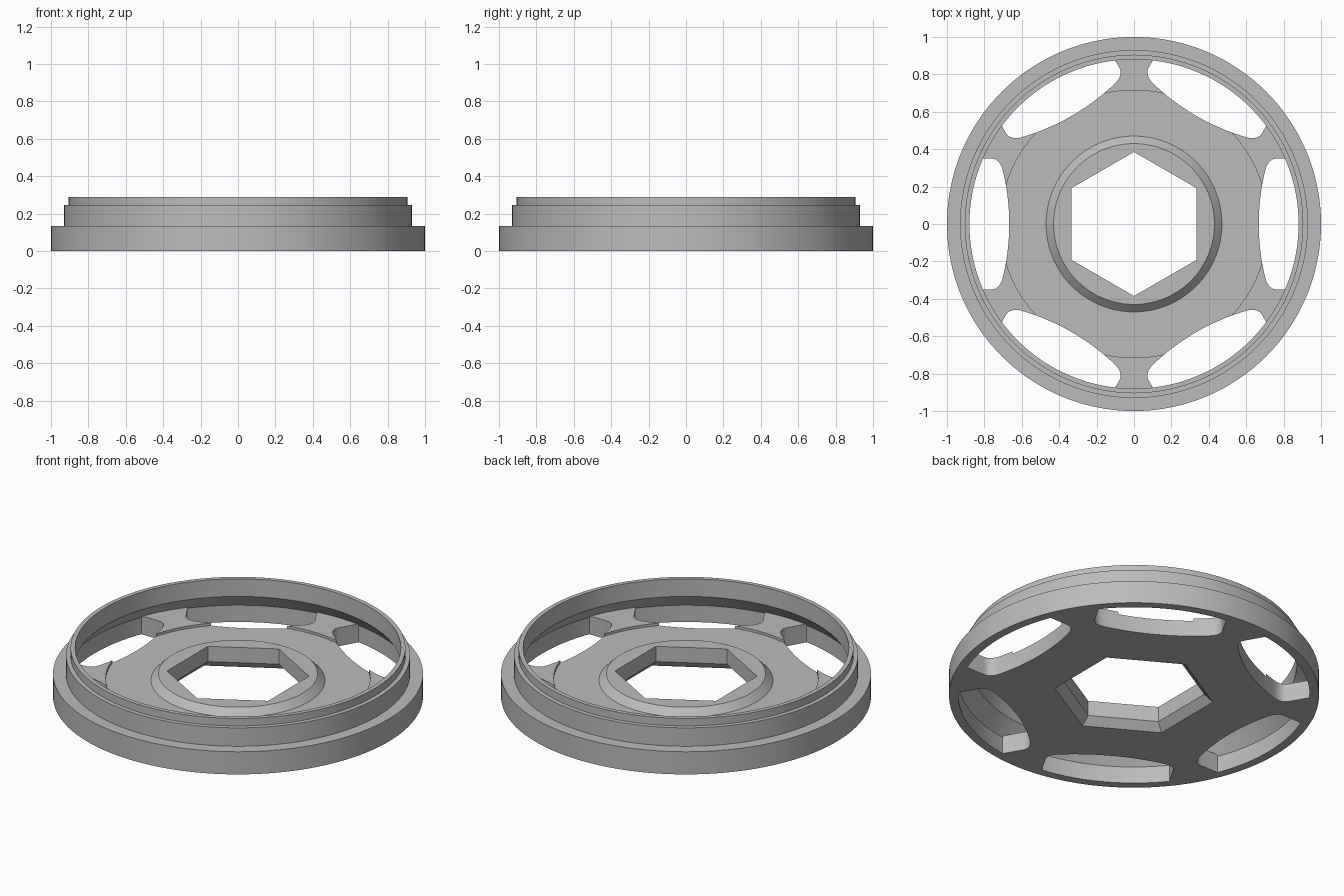
import bpy, bmesh
from math import cos, sin, pi, sqrt, radians

cube = bpy.data.objects.get("Cube")
if cube:
    bpy.data.objects.remove(cube, do_unlink=True)

grey = bpy.data.materials.new("plain grey")
grey.use_nodes = True
GREY = (0.5, 0.5, 0.5, 1)
grey.diffuse_color = GREY
grey.node_tree.nodes["Principled BSDF"].inputs["Base Color"].default_value = GREY


def finish(name, bm):
    bmesh.ops.recalc_face_normals(bm, faces=bm.faces)
    mesh = bpy.data.meshes.new(name)
    bm.to_mesh(mesh)
    bm.free()
    mesh.materials.append(grey)
    obj = bpy.data.objects.new(name, mesh)
    bpy.context.collection.objects.link(obj)
    return obj


def lathe(name, profile, sides=144, start=0.0):
    """Revolve a closed (radius, height) profile about z."""
    bm = bmesh.new()
    rings = []
    for i in range(sides):
        a = start + 2 * pi * i / sides
        rings.append([bm.verts.new((r * cos(a), r * sin(a), z)) for r, z in profile])
    n = len(profile)
    for i in range(sides):
        p, q = rings[i], rings[(i + 1) % sides]
        for j in range(n):
            k = (j + 1) % n
            bm.faces.new((p[j], q[j], q[k], p[k]))
    return finish(name, bm)


def select(obj):
    bpy.ops.object.select_all(action="DESELECT")
    obj.select_set(True)
    bpy.context.view_layer.objects.active = obj


def cut(obj, cutter):
    mod = obj.modifiers.new("cut", "BOOLEAN")
    mod.operation = "DIFFERENCE"
    mod.solver = "EXACT"
    mod.object = cutter
    cutter.hide_render = True
    select(obj)
    bpy.ops.object.modifier_apply(modifier=mod.name)
    bpy.data.objects.remove(cutter, do_unlink=True)


# Stepped outer rim with an undercut inner lip
rim = lathe("outer_rim", [
    (0.95, 0), (1, 0), (1, 0.135), (0.93, 0.135), (0.93, 0.245),
    (0.905, 0.245), (0.905, 0.29), (0.88, 0.29), (0.88, 0.185), (0.95, 0.1)])

# Floor plate: spokes, slightly recessed hub and chamfered central boss
plate = lathe("hub_and_spokes", [
    (0.2, 0), (0.95, 0), (0.95, 0.11), (0.715, 0.11), (0.715, 0.095),
    (0.47, 0.095), (0.43, 0.135), (0.2, 0.135)])

# Hexagonal bore, flared at the underside
bore = lathe("bore_cutter", [
    (0.1, -0.02), (0.455, -0.02), (0.385, 0.044), (0.385, 0.2), (0.1, 0.2)],
    sides=6, start=pi / 2)
cut(plate, bore)

# Six windows: bowed inner edge, rounded inner corners, straight sides
HALF, BOW = 0.35, 1.2


def bow_x(y):
    return 0.667 + BOW - sqrt(BOW * BOW - y * y)


upper = [(bow_x(0.29 * i / 10), 0.29 * i / 10) for i in range(11)]
a, c, b = upper[-1], (bow_x(HALF), HALF), (0.765, HALF)
for i in range(1, 9):
    t = i / 8
    upper.append(tuple((1 - t) ** 2 * a[k] + 2 * t * (1 - t) * c[k] + t * t * b[k]
                       for k in (0, 1)))
upper.append((1.0, HALF))
outline = upper + [(x, -y) for x, y in reversed(upper[1:])]

bm = bmesh.new()
for s in range(6):
    ang = radians(60 * s)
    base = [bm.verts.new((x * cos(ang) - y * sin(ang), x * sin(ang) + y * cos(ang), -0.05))
            for x, y in outline]
    face = bm.faces.new(base)
    ext = bmesh.ops.extrude_face_region(bm, geom=[face], use_keep_orig=True)
    top = [v for v in ext["geom"] if isinstance(v, bmesh.types.BMVert)]
    bmesh.ops.translate(bm, verts=top, vec=(0, 0, 0.3))
cut(plate, finish("window_cutter", bm))

for obj in (rim, plate):
    select(obj)
    bpy.ops.object.shade_smooth_by_angle(angle=radians(25))
